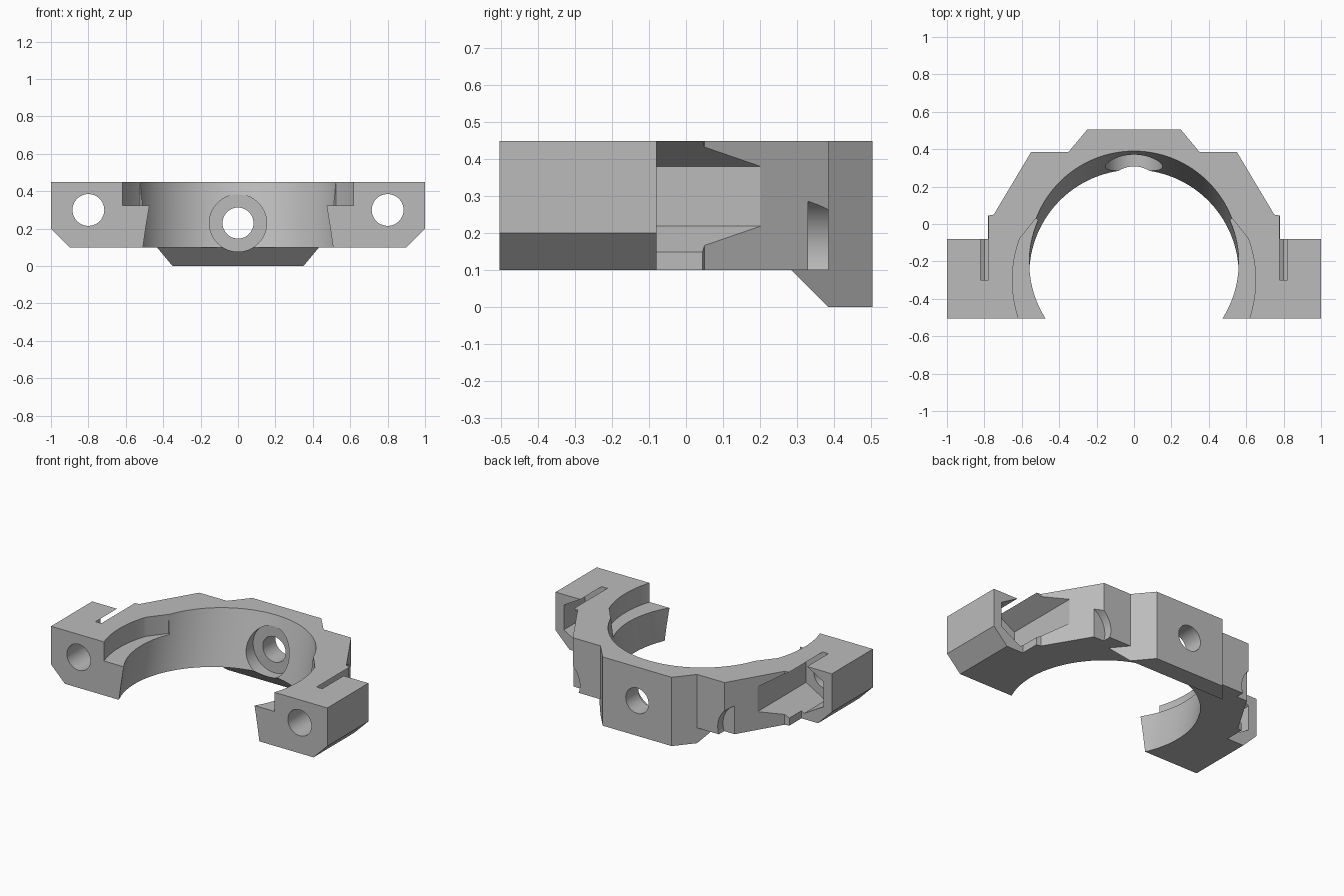
import bpy, bmesh
from math import sin, cos, pi, radians

cube = bpy.data.objects.get("Cube")
if cube:
    bpy.data.objects.remove(cube, do_unlink=True)

BACK, FRONT, BASE, TOP = 0.505, -0.505, 0.1, 0.45

grey = bpy.data.materials.new("light_grey")
grey.use_nodes = True
grey.diffuse_color = (0.5, 0.5, 0.5, 1)
grey.node_tree.nodes["Principled BSDF"].inputs["Base Color"].default_value = (0.5, 0.5, 0.5, 1)


def loft(name, lower, upper):
    """Closed solid between two loops of 3D points."""
    bm = bmesh.new()
    a = [bm.verts.new(p) for p in lower]
    b = [bm.verts.new(p) for p in upper]
    bm.faces.new(a)
    bm.faces.new(b)
    for i in range(len(a)):
        j = (i + 1) % len(a)
        bm.faces.new((a[i], a[j], b[j], b[i]))
    bmesh.ops.recalc_face_normals(bm, faces=bm.faces)
    mesh = bpy.data.meshes.new(name)
    bm.to_mesh(mesh)
    bm.free()
    mesh.materials.append(grey)
    obj = bpy.data.objects.new(name, mesh)
    bpy.context.collection.objects.link(obj)
    return obj


def prism_z(name, pts, z0, z1):
    return loft(name, [(x, y, z0) for x, y in pts], [(x, y, z1) for x, y in pts])


def prism_y(name, pts, y0, y1):
    return loft(name, [(x, y0, z) for x, z in pts], [(x, y1, z) for x, z in pts])


def circle(cx, cy, r, n, start=0.0):
    return [(cx + r * cos(start + 2 * pi * i / n), cy + r * sin(start + 2 * pi * i / n))
            for i in range(n)]


def mirrored(half):
    """Complete a right-hand outline with its mirror image."""
    return half + [(-x, y) for x, y in reversed(half)]


def combine(target, tool, operation):
    mod = target.modifiers.new(tool.name, 'BOOLEAN')
    mod.operation, mod.solver, mod.object = operation, 'EXACT', tool
    bpy.context.view_layer.objects.active = target
    bpy.ops.object.modifier_apply(modifier=mod.name)
    bpy.data.objects.remove(tool, do_unlink=True)


# Clamp body
body = prism_z("clamp_body", mirrored([
    (1, FRONT), (1, -0.08), (0.78, -0.08), (0.78, 0.045), (0.75, 0.05),
    (0.55, 0.385), (0.35, 0.385), (0.25, BACK)]), BASE, TOP)

# Lower lip with a sloping inner side
lip = loft("lower_lip",
           [(x, y, 0) for x, y in mirrored([(0.35, 0.385), (0.25, BACK)])],
           [(x, y, 0.15) for x, y in mirrored([(0.475, 0.235), (0.25, BACK)])])
combine(body, lip, 'UNION')

# Leaning round bore
lean = 0.1 / (TOP - BASE)
bore = loft("bore", *[[(x, y + lean * (z - BASE), z) for x, y in circle(0, -0.27, 0.56, 128)]
                      for z in (-0.1, 0.6)])
combine(body, bore, 'DIFFERENCE')

# Stepped ledge along the upper front of the bore
arc = [(0.65 * cos(radians(a)), -0.3 + 0.65 * sin(radians(a))) for a in range(-30, 21, 2)]
ledge = prism_z("ledge", mirrored(arc + [(0.525, 0.03), (0.45, -0.02)]), 0.325, 0.6)
combine(body, ledge, 'DIFFERENCE')

# Side features: bolt hole, hexagonal nut pocket, lower chamfer, rear corner relief
for s in (1, -1):
    cutters = [
        prism_y("bolt_hole", circle(s * 0.8, 0.3, 0.085, 48), -0.7, 0),
        prism_y("nut_pocket", circle(s * 0.8, 0.3, 0.162, 6, pi / 2), -0.3, 0.6),
        prism_y("chamfer", [(s * 0.88, 0.08), (s * 1.04, 0.24), (s * 1.04, 0.08)], -0.7, 0),
        prism_y("corner_relief", circle(s * 0.652, 0.15, 0.153, 64), 0.33, 0.6),
    ]
    for cutter in cutters:
        combine(body, cutter, 'DIFFERENCE')

# Central screw hole with a counterbore from inside
combine(body, prism_y("screw_hole", circle(0, 0.23, 0.083, 48), 0, 0.7), 'DIFFERENCE')
combine(body, prism_y("counterbore", circle(0, 0.23, 0.153, 64), 0, 0.375), 'DIFFERENCE')

# Smooth curved walls, crisp edges
bpy.ops.object.select_all(action='DESELECT')
body.select_set(True)
bpy.context.view_layer.objects.active = body
bpy.ops.object.shade_smooth_by_angle(angle=radians(20))
